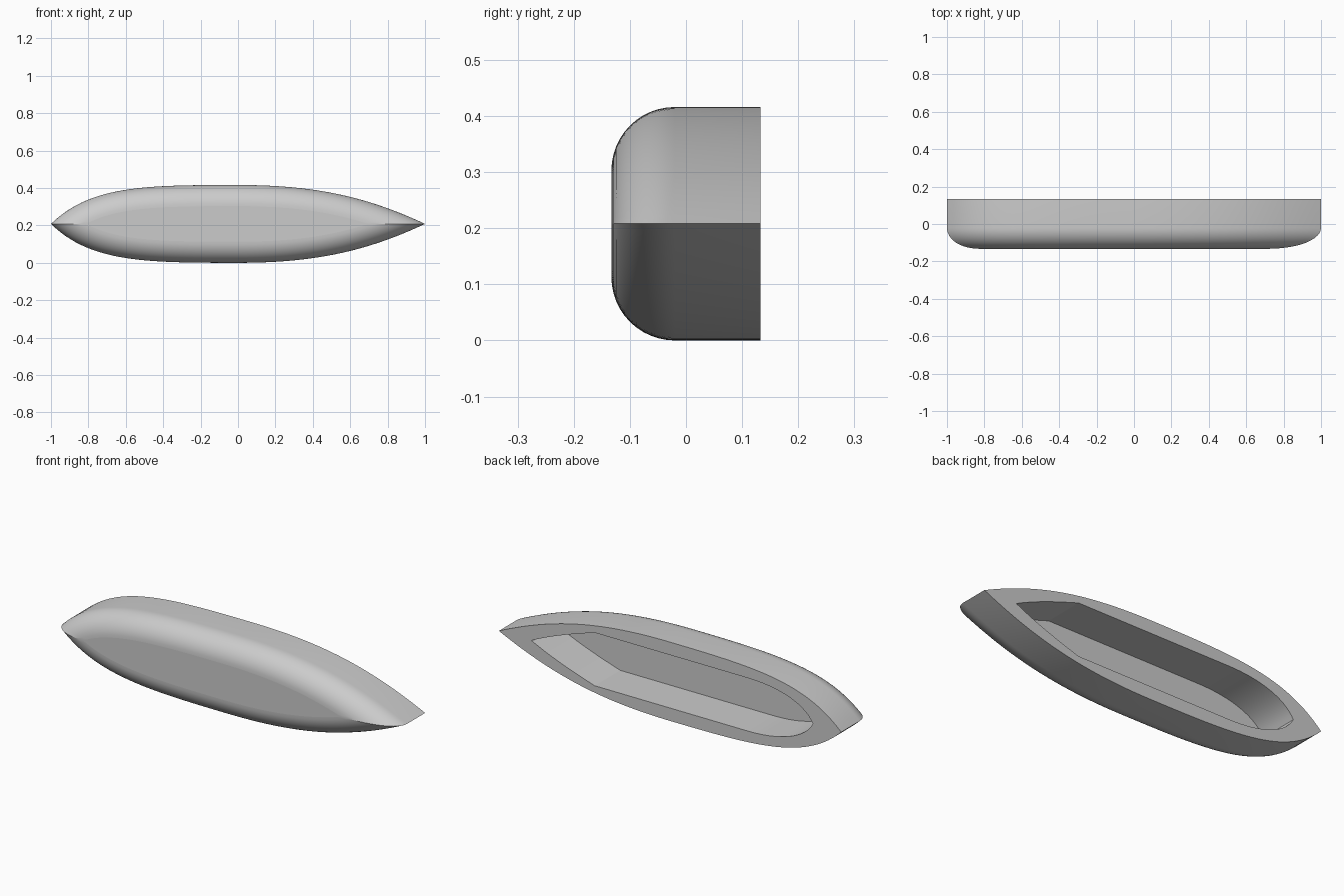
import bpy
import bmesh
import math
from mathutils import Vector
from mathutils.geometry import interpolate_bezier

if "Cube" in bpy.data.objects:
    bpy.data.objects.remove(bpy.data.objects["Cube"])

MID, RIM_Y, KEEL_Y, FLOOR_Y, RADIUS = 0.208, 0.133, -0.133, -0.08, 0.113
COUNT, STEPS = 64, 12


def bezier(points, count):
    return interpolate_bezier(*[Vector(p) for p in points], count)


def resample(path, count):
    """Spread points evenly along a path."""
    lengths = [0.0]
    for a, b in zip(path, path[1:]):
        lengths.append(lengths[-1] + (b - a).length)
    result, k = [], 0
    for i in range(count):
        target = lengths[-1] * i / (count - 1)
        while k < len(path) - 2 and lengths[k + 1] < target:
            k += 1
        span = max(lengths[k + 1] - lengths[k], 1e-9)
        result.append(path[k].lerp(path[k + 1], (target - lengths[k]) / span))
    return result


def inset(path, distance):
    """Move half an outline inward and trim it at the centre line."""
    moved = []
    for i, p in enumerate(path):
        t = (path[min(i + 1, len(path) - 1)] - path[max(i - 1, 0)]).normalized()
        moved.append(p + Vector((t.y, -t.x)) * distance)
    trimmed = []
    for a, b in zip(moved, moved[1:]):
        if a.y * b.y < 0:
            trimmed.append(a.lerp(b, a.y / (a.y - b.y)))
        if b.y > 0:
            trimmed.append(b)
    return trimmed


def add_ring(bm, half, y):
    """Mirror half an outline into a closed ring of vertices."""
    points = [(p.x, p.y) for p in half] + [(p.x, -p.y) for p in half[-2:0:-1]]
    return [bm.verts.new((x, y, MID + z)) for x, z in points]


def skin(bm, a, b):
    for i in range(len(a)):
        j = (i + 1) % len(a)
        bm.faces.new((a[i], a[j], b[j], b[i]))


# Hull outline: full at one end, slender at the other
outline = [v.to_2d() for v in
           bezier([(-1, 0, 0), (-.79, .205, 0), (-.5, .208, 0), (0, .208, 0)], 150)
           + bezier([(0, .208, 0), (.4, .208, 0), (.68, .15, 0), (1, 0, 0)], 150)[1:]]

# Pocket outline: rounded end, straight sides, tapered end
pocket = [v.to_2d() for v in
          bezier([(-.835, 0, 0), (-.78, .1, 0), (-.62, .14, 0), (-.45, .14, 0)], 16)
          + bezier([(.44, .14, 0), (.57, .1, 0), (.7, .055, 0), (.81, 0, 0)], 10)]

bm = bmesh.new()

# Outer wall and rounded bottom edge
rim = add_ring(bm, resample(outline, COUNT), RIM_Y)
previous = rim
for s in range(STEPS + 1):
    angle = math.pi / 2 * s / STEPS
    depth = RADIUS * (1 - math.cos(angle))
    half = inset(outline, depth) if s else outline
    ring = add_ring(bm, resample(half, COUNT), KEEL_Y + RADIUS * (1 - math.sin(angle)))
    skin(bm, previous, ring)
    previous = ring
bottom = bm.faces.new(previous)

# Pocket walls and floor
pocket_rim = add_ring(bm, pocket, RIM_Y)
pocket_floor = add_ring(bm, pocket, FLOOR_Y)
skin(bm, pocket_rim, pocket_floor)
floor = bm.faces.new(pocket_floor)

# Flat rim between the two outlines
edges = [bm.edges.get((loop[i - 1], loop[i]))
         for loop in (rim, pocket_rim) for i in range(len(loop))]
bmesh.ops.triangle_fill(bm, edges=edges, use_beauty=True, normal=(0, 1, 0))
bmesh.ops.recalc_face_normals(bm, faces=bm.faces)

mesh = bpy.data.meshes.new("boat_hull")
bm.to_mesh(mesh)
bm.free()
hull = bpy.data.objects.new("boat_hull", mesh)
bpy.context.collection.objects.link(hull)

# Plain grey material
grey = bpy.data.materials.new("plain_grey")
grey.use_nodes = True
colour = (0.6, 0.6, 0.6, 1)
grey.diffuse_color = colour
grey.node_tree.nodes["Principled BSDF"].inputs["Base Color"].default_value = colour
mesh.materials.append(grey)

# Smooth sides, flat bottom, floor and rim
bpy.ops.object.select_all(action="DESELECT")
hull.select_set(True)
bpy.context.view_layer.objects.active = hull
bpy.ops.object.shade_smooth_by_angle(angle=math.radians(15))
for face in mesh.polygons:
    if abs(face.normal.y) > 0.999:
        face.use_smooth = False
